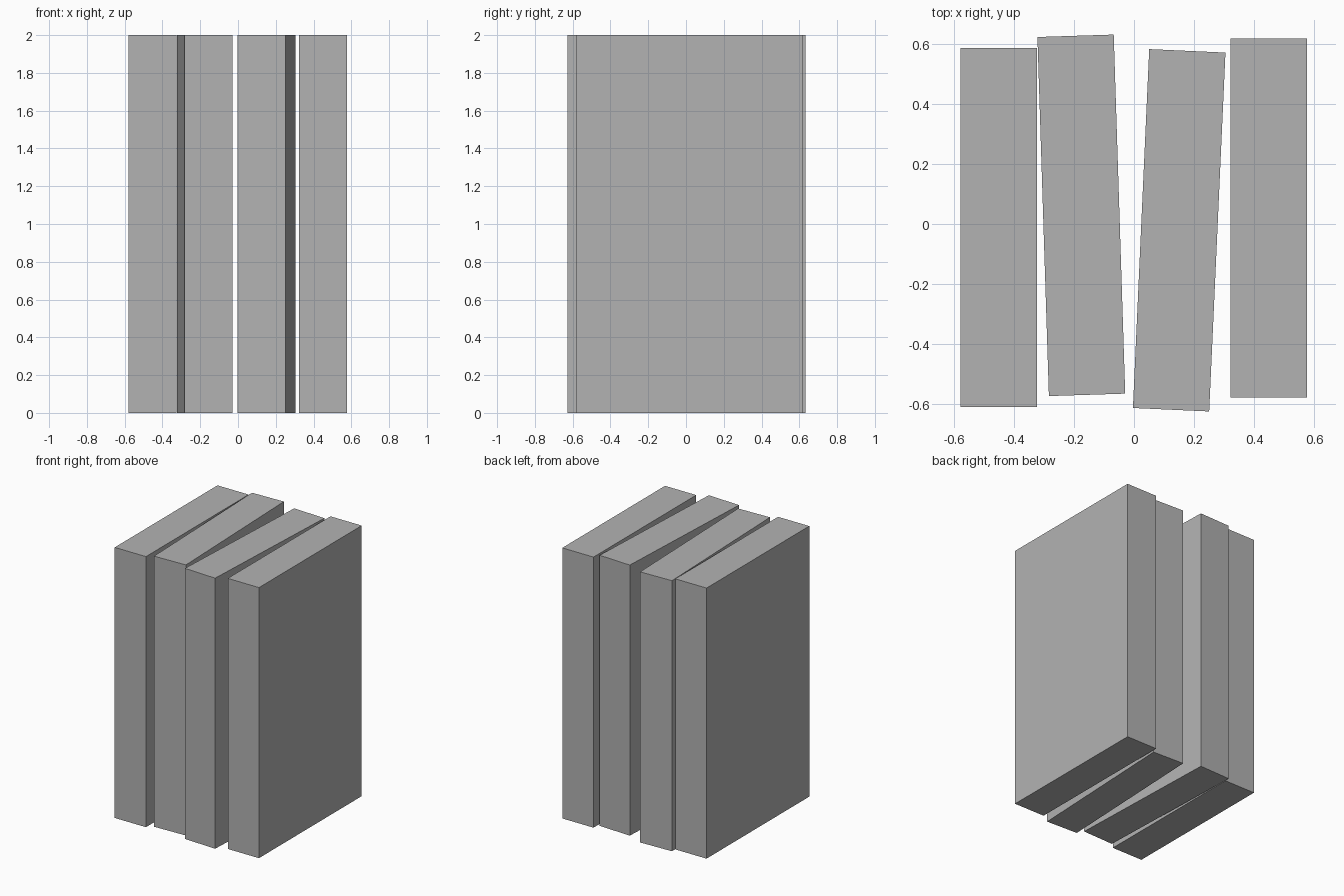
import bpy
from math import radians

cube = bpy.data.objects.get("Cube")
if cube:
    bpy.data.objects.remove(cube, do_unlink=True)

# Single plain grey
grey = bpy.data.materials.new("plain_grey")
grey.use_nodes = True
colour = (0.45, 0.45, 0.45, 1)
grey.diffuse_color = colour
grey.node_tree.nodes["Principled BSDF"].inputs["Base Color"].default_value = colour

WIDTH, DEPTH, HEIGHT = 0.255, 1.2, 2.0


def slab(name, x, y, turn):
    """Upright slab standing on the floor, turned about z in degrees."""
    bpy.ops.mesh.primitive_cube_add(size=1, location=(x, y, HEIGHT / 2),
                                    rotation=(0, 0, radians(turn)))
    ob = bpy.context.object
    ob.name = name
    ob.scale = (WIDTH, DEPTH, HEIGHT)
    ob.data.materials.append(grey)


# Row of four slabs, the inner two slightly askew
slab("right_outer_slab", -0.452, -0.012, 0)
slab("right_inner_slab", -0.176, 0.029, 1.83)
slab("left_inner_slab", 0.151, -0.021, -2.6)
slab("left_outer_slab", 0.45, 0.02, 0)
